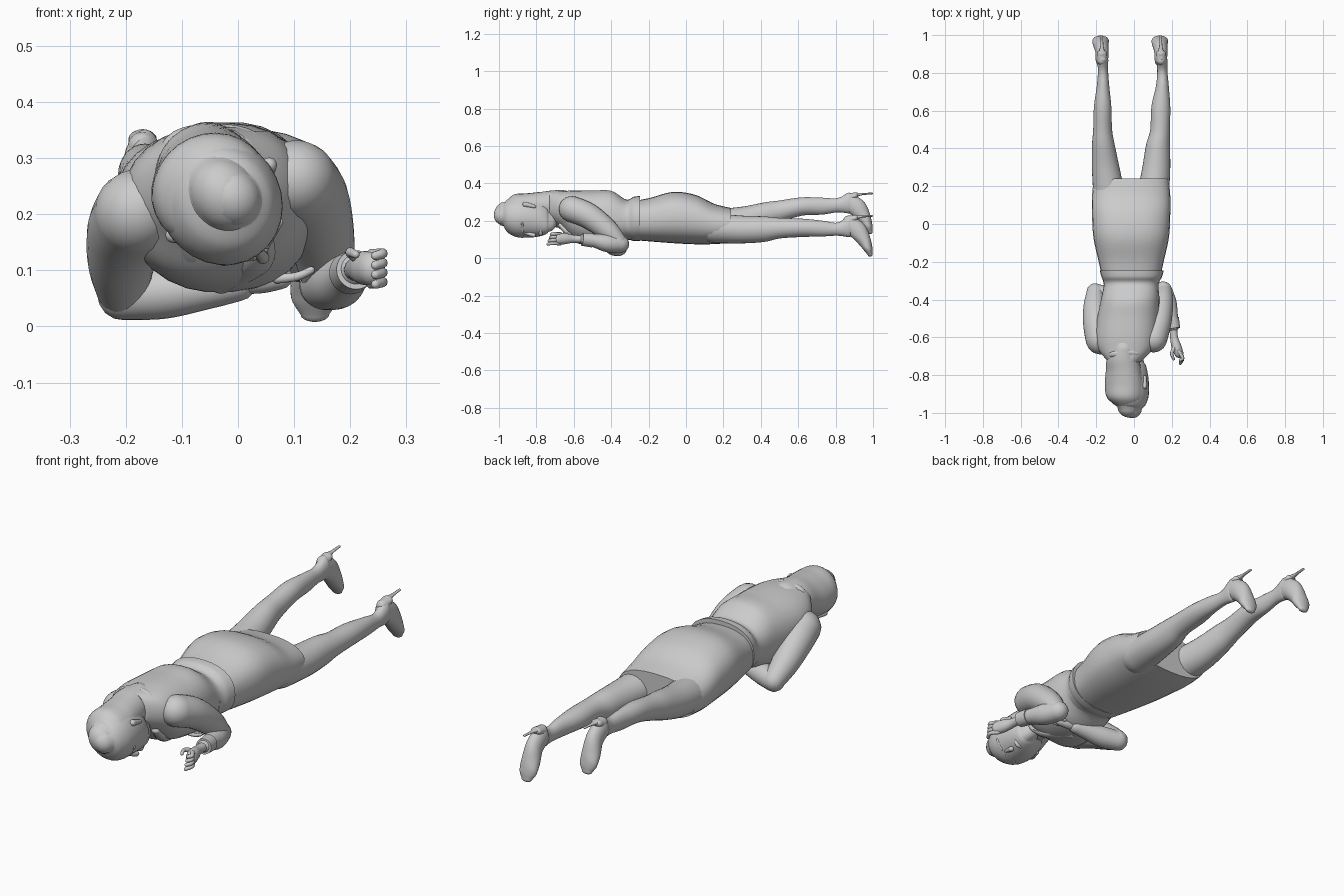
import bpy, math
from mathutils import Vector


def spline(rows, t):
    """Catmull-Rom sample through rows of numbers."""
    n = len(rows) - 1
    i = min(int(t), n - 1)
    f = t - i
    a, b, c, d = (rows[max(0, min(n, k))] for k in (i - 1, i, i + 1, i + 2))
    return [0.5 * (2 * q + (r - p) * f + (2 * p - 5 * q + 4 * r - s) * f * f
                   + (3 * q - p - 3 * r + s) * f ** 3) for p, q, r, s in zip(a, b, c, d)]


def loft(name, rows, along_y=False, sides=28, steps=6, power=2.0, round_ends=True):
    """Skin through stations (x, y, z, half width, half height, roll degrees)."""
    rows = [list(r) + [0] * (6 - len(r)) for r in rows]
    rows = [r[:4] + [r[4] or r[3], r[5]] for r in rows]
    n = (len(rows) - 1) * steps
    st = [spline(rows, k / steps) for k in range(n + 1)]
    pos = [Vector(s[:3]) for s in st]
    frames = []
    for k in range(n + 1):
        t = pos[min(k + 1, n)] - pos[max(k - 1, 0)]
        t = Vector((0, 1, 0)) if along_y else t.normalized()
        side = t.cross(Vector((0, 0, 1)))
        side = side.normalized() if side.length > 0.05 else Vector((1, 0, 0))
        frames.append((pos[k], side, side.cross(t), t, st[k]))
    rings = [(p, a, b, s, 1) for p, a, b, t, s in frames]
    if round_ends:
        def dome(f, sign):
            p, a, b, t, s = f
            r = min(s[3], s[4])
            return [(p + t * sign * r * math.sin(g), a, b, s, math.cos(g))
                    for g in (0.4, 0.8, 1.15, 1.45)]
        rings = dome(frames[0], -1)[::-1] + rings + dome(frames[-1], 1)
    verts, faces = [], []
    for p, a, b, s, k in rings:
        ro = math.radians(s[5])
        for j in range(sides):
            g = 2 * math.pi * j / sides
            c, w = math.cos(g), math.sin(g)
            u = math.copysign(abs(c) ** (2 / power), c) * s[3] * k
            v = math.copysign(abs(w) ** (2 / power), w) * s[4] * k
            verts.append(p + a * (u * math.cos(ro) - v * math.sin(ro))
                         + b * (u * math.sin(ro) + v * math.cos(ro)))
    m = len(rings)
    for i in range(m - 1):
        for j in range(sides):
            j2 = (j + 1) % sides
            faces.append((i * sides + j, i * sides + j2, (i + 1) * sides + j2, (i + 1) * sides + j))
    faces.append(tuple(range(sides))[::-1])
    faces.append(tuple(range((m - 1) * sides, m * sides)))
    me = bpy.data.meshes.new(name)
    me.from_pydata(verts, [], faces)
    me.update()
    ob = bpy.data.objects.new(name, me)
    bpy.context.collection.objects.link(ob)
    bpy.ops.object.select_all(action='DESELECT')
    bpy.context.view_layer.objects.active = ob
    ob.select_set(True)
    bpy.ops.object.shade_smooth_by_angle(angle=math.radians(50))
    return ob


# Jacket body with flared hem
loft("jacket", [(-.05, -.73, .275, .085, .08, 10), (-.045, -.67, .255, .14, .10, 8),
                (-.04, -.6, .225, .165, .135, 8), (-.03, -.5, .213, .165, .148, 6),
                (-.02, -.4, .212, .155, .148, 4), (-.015, -.32, .205, .145, .108, 2),
                (-.012, -.28, .21, .16, .118), (-.012, -.245, .212, .17, .12)],
     along_y=True, power=2.3, round_ends=False)

# Skirt, tight at the hem
loft("skirt", [(-.015, -.32, .2, .145, .1), (-.015, -.2, .205, .172, .115),
               (-.015, -.07, .217, .2, .137), (-.015, .05, .206, .207, .132),
               (-.015, .15, .183, .207, .108), (-.015, .24, .175, .198, .093)],
     along_y=True, power=2.4, round_ends=False)

# Legs: x, y, z, half width, half height
loft("right_leg", [(.1, .15, .16, .085, .08), (.118, .3, .153, .074, .074),
                   (.127, .42, .155, .063, .068), (.138, .5, .16, .052, .055),
                   (.142, .62, .162, .05, .049), (.15, .73, .158, .034, .042),
                   (.15, .81, .155, .027, .035), (.147, .87, .17, .03, .058)], along_y=True)
loft("left_leg", [(-.13, .15, .18, .085, .08), (-.15, .3, .2, .073, .075),
                  (-.162, .42, .23, .06, .068), (-.166, .5, .25, .05, .058),
                  (-.166, .62, .276, .046, .049), (-.164, .73, .278, .033, .045),
                  (-.164, .81, .283, .027, .038), (-.166, .87, .295, .03, .056)], along_y=True)

# High-heeled shoes, toes hanging down
for side, x, dz, splay in (("right", .142, 0, -.005), ("left", -.17, .12, -.006)):
    loft(side + "_shoe", [(x, .87, .178 + dz, .033, .05), (x, .92, .145 + dz, .036, .048),
                          (x + splay, .955, .09 + dz, .042, .035),
                          (x + splay, .974, .05 + dz, .042, .024),
                          (x + splay, .984, .022 + dz, .026, .014)])
    loft(side + "_heel_cup", [(x, .868, .2 + dz, .026, .028), (x, .905, .215 + dz, .025, .016)])
    loft(side + "_heel_spike", [(x, .9, .218 + dz, .019, .014), (x, .94, .222 + dz, .009, .006),
                                (x, .994, .226 + dz, .006, .005)], sides=12)

# Head turned toward the right and down
R = 36
loft("head", [(-.01, -.978, .23, .05, .055, R), (-.022, -.955, .226, .082, .09, R),
              (-.03, -.91, .224, .104, .114, R), (-.033, -.85, .225, .108, .12, R),
              (-.03, -.79, .225, .094, .118, R), (-.02, -.75, .222, .07, .105, R),
              (-.01, -.735, .215, .05, .085, R)], along_y=True)
loft("neck", [(-.04, -.82, .235, .07, .08, R), (-.045, -.73, .25, .07, .085, R),
              (-.045, -.65, .24, .08, .09, R)], along_y=True)

# Hair cap running over the nape to the back
loft("hair", [(-.025, -.965, .235, .06, .07, R), (-.043, -.92, .24, .1, .1, R),
              (-.05, -.85, .245, .108, .098, R), (-.055, -.78, .262, .098, .088, R),
              (-.058, -.72, .278, .088, .083, 20), (-.05, -.66, .285, .075, .08, 12)],
     along_y=True)


def on_face(u, w, y):
    """Head-local side and height to world position."""
    r = math.radians(R)
    return (-.03 + u * math.cos(r) - w * math.sin(r), y,
            .225 + u * math.sin(r) + w * math.cos(r))


# Face details: nose, lips, ears and brows
loft("nose", [on_face(0, -.112, -.86) + (.008,), on_face(0, -.126, -.815) + (.012,)], sides=12)
loft("lips", [on_face(-.022, -.108, -.777) + (.007,), on_face(0, -.117, -.777) + (.01,),
              on_face(.022, -.108, -.777) + (.007,)], sides=12)
for s in (-1, 1):
    loft("ear", [on_face(s * .106, 0, -.86) + (.014,), on_face(s * .1, -.01, -.81) + (.009,)], sides=12)
    loft("brow", [on_face(s * .018, -.112, -.872) + (.007,),
                  on_face(s * .062, -.093, -.876) + (.006,)], sides=12)

# Right arm, bent sharply with the hand beside the face
loft("right_upper_arm", [(.105, -.61, .262, .07), (.13, -.52, .225, .068),
                         (.15, -.42, .15, .058), (.158, -.36, .085, .045)])
loft("right_forearm", [(.155, -.35, .075, .046), (.178, -.42, .08, .048), (.197, -.49, .093, .036),
                       (.207, -.54, .1, .031)])
loft("right_cuff", [(.2, -.5, .095, .038), (.21, -.555, .101, .035)], round_ends=False)
loft("right_hand", [(.208, -.54, .1, .02), (.212, -.6, .103, .021), (.225, -.65, .104, .026, .03),
                    (.238, -.685, .103, .024, .03)])
for i in range(4):
    z = .077 + i * .017
    loft("right_finger", [(.238, -.675, z, .01), (.258, -.71, z + .002, .009),
                          (.245, -.738 + .006 * i, z - .002, .008)], sides=10, steps=4)
loft("right_thumb", [(.215, -.65, .12, .011), (.2, -.685, .132, .009), (.21, -.715, .128, .007)],
     sides=10)

# Left arm, forearm folded across beneath the chest
loft("left_upper_arm", [(-.18, -.615, .205, .075), (-.198, -.53, .17, .071),
                        (-.208, -.44, .115, .06), (-.205, -.36, .06, .046)])
loft("left_forearm", [(-.205, -.36, .056, .045), (-.13, -.385, .062, .048),
                      (-.05, -.4, .07, .038), (.0, -.41, .078, .033)])
loft("left_hand", [(-.01, -.41, .078, .021), (.04, -.42, .083, .024), (.075, -.43, .088, .022)])
for i in range(4):
    y = -.455 + i * .016
    loft("left_finger", [(.07, y, .085, .009), (.105, y - .004, .089, .008),
                         (.13, y - .006, .1, .007)], sides=10, steps=4)

# Lapels beneath the chin and a rear collar roll
for x in (-.1, .04):
    loft("lapel", [(x, -.67, .175, .02, .014), (x * .8, -.6, .11, .03, .014),
                   (-.03, -.47, .07, .018, .012)], sides=12)
loft("collar", [(-.135, -.69, .24, .018), (-.115, -.69, .325, .018), (-.04, -.68, .345, .016),
                (.03, -.685, .325, .018), (.05, -.69, .25, .018)], sides=12)
